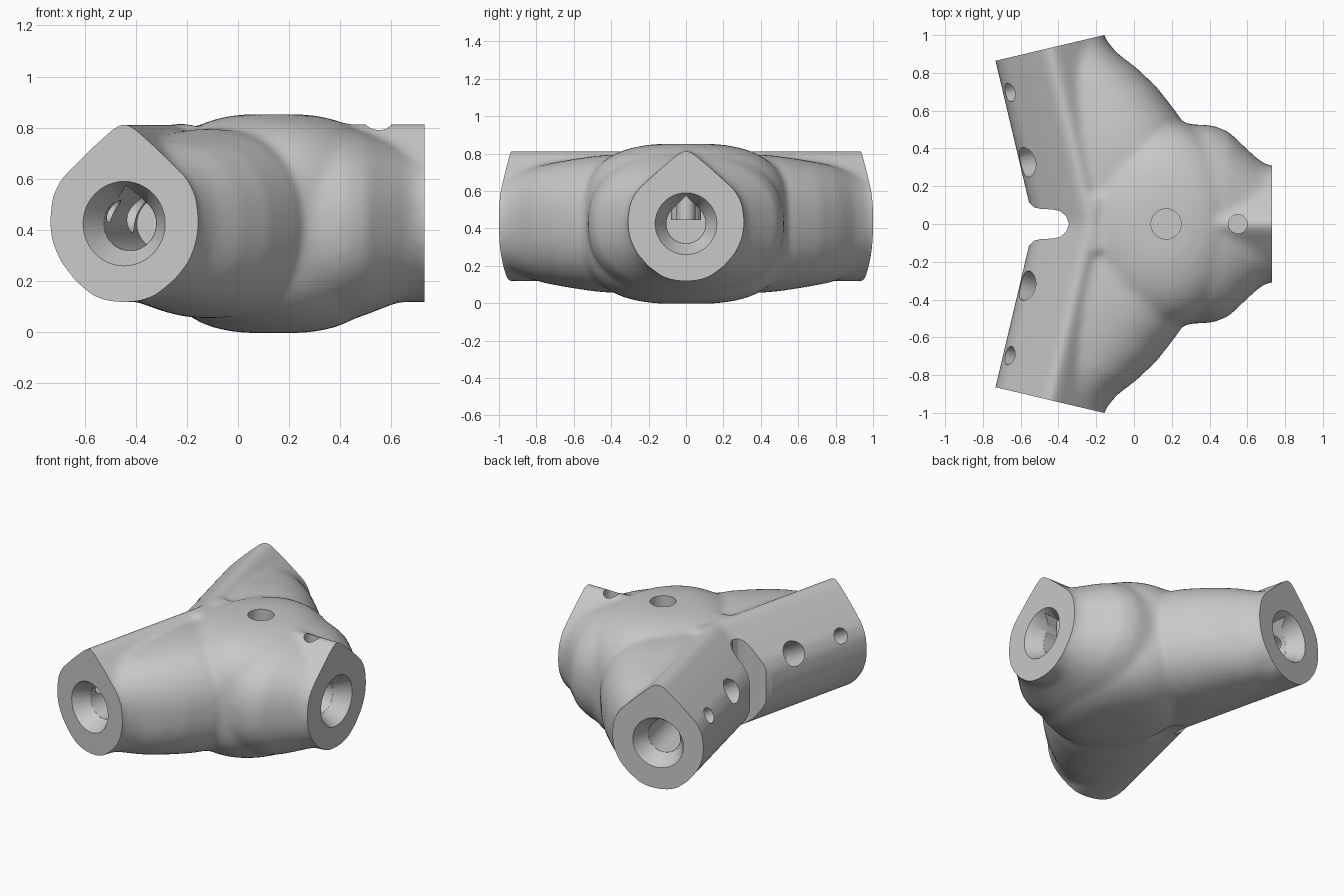
import bpy, bmesh
from math import sin, cos, pi, radians
from mathutils import Vector

cube = bpy.data.objects.get("Cube")
if cube:
    bpy.data.objects.remove(cube, do_unlink=True)

UP = Vector((0, 0, 1))
MID = 0.425          # height of the bore axes


def make_object(name, bm):
    bmesh.ops.recalc_face_normals(bm, faces=bm.faces)
    mesh = bpy.data.meshes.new(name)
    bm.to_mesh(mesh)
    bm.free()
    obj = bpy.data.objects.new(name, mesh)
    bpy.context.scene.collection.objects.link(obj)
    return obj


def loft(bm, origin, u, v, w, sections):
    """Skin closed sections [(distance along w, [(u, v), ...])] and cap both ends."""
    rings = [[bm.verts.new(origin + u * a + v * b + w * t) for a, b in pts]
             for t, pts in sections]
    n = len(rings[0])
    for r0, r1 in zip(rings, rings[1:]):
        for i in range(n):
            j = (i + 1) % n
            bm.faces.new((r0[i], r0[j], r1[j], r1[i]))
    bm.faces.new(rings[0])
    bm.faces.new(rings[-1])


def signed_power(c, e):
    return abs(c) ** e * (1 if c > 0 else -1)


def oval(rx, ry, cx=0.0, cy=0.0, power=2.0, n=48):
    return [(cx + rx * signed_power(cos(2 * pi * i / n), 2 / power),
             cy + ry * signed_power(sin(2 * pi * i / n), 2 / power)) for i in range(n)]


def mirrored(half):
    return half + [(-a, b) for a, b in reversed(half[1:-1])]


def apply_modifiers(obj):
    deps = bpy.context.evaluated_depsgraph_get()
    deps.update()
    mesh = bpy.data.meshes.new_from_object(obj.evaluated_get(deps))
    obj.modifiers.clear()
    obj.data = mesh


# Teardrop outline of a socket arm, and of the bore inside it
ARM = mirrored([(0, .117), (.06, .122), (.12, .14), (.192, .198), (.257, .28), (.29, .36),
                (.298, .43), (.288, .53), (.252, .6), (.14, .71), (.04, .798), (0, .82)])
BORE = mirrored([(.105 * sin(radians(a)), -.105 * cos(radians(a)))
                 for a in range(0, 136, 9)] + [(0, .15)])

# Swelling near the hub: distance, outer reach, half height
SIDE_SWELL = [(.95, .29, .26), (.85, .34, .29), (.746, .425, .318), (.626, .503, .338),
              (.546, .54, .35), (.457, .58, .362), (.36, .6, .37), (.25, .56, .37),
              (.1, .48, .36)]
FRONT_SWELL = [(.7, .315, .285), (.66, .34, .295), (.6, .395, .318), (.5, .49, .357),
               (.42, .522, .383), (.28, .53, .415), (.15, .5, .42), (0, .45, .39),
               (-.2, .3, .33)]

# Arms: origin, side direction, axis, end distance, swell, inner reach, screw direction
arms = []
for s in (1, -1):
    n = Vector((.973, .23 * s, 0))
    arms.append((Vector((-.225, 0, 0)), n, Vector((-.23, .973 * s, 0)), .958,
                 SIDE_SWELL, .2, UP * .5 - n * .866))
arms.append((Vector((0, 0, 0)), Vector((0, 1, 0)), Vector((1, 0, 0)), .73,
             FRONT_SWELL, None, UP))

# Solid body: arms, swellings and hub
bm = bmesh.new()
for origin, n, axis, end, swell, inner, screw in arms:
    wide = 1.0 if inner else 1.04
    outline = [(a * wide, b) for a, b in ARM]
    loft(bm, origin, n, UP, axis, [(-.15, outline), (end + .1, outline)])
    rows = []
    for t, reach, h in swell:
        back = inner or reach
        rows.append((t, oval((reach + back) / 2, h, (reach - back) / 2, MID, 2.3)))
    loft(bm, origin, n, UP, axis, rows)
layers = []
for i in range(1, 24):
    a = -pi / 2 + pi * i / 24
    r = cos(a) ** .7
    layers.append((MID + .43 * signed_power(sin(a), .7), oval(.46 * r, .56 * r)))
loft(bm, Vector((.14, 0, 0)), Vector((1, 0, 0)), Vector((0, 1, 0)), UP, layers)
body = make_object("joint_body", bm)

# Blend the parts into one skin
remesh = body.modifiers.new("blend", 'REMESH')
remesh.mode = 'VOXEL'
remesh.voxel_size = .018
soften = body.modifiers.new("soften", 'SMOOTH')
soften.factor = .5
soften.iterations = 14
apply_modifiers(body)

# Trim the arm ends flat
bm = bmesh.new()
bm.from_mesh(body.data)
for origin, n, axis, end, *rest in arms:
    cut = bmesh.ops.bisect_plane(bm, geom=bm.verts[:] + bm.edges[:] + bm.faces[:],
                                 plane_co=origin + axis * end, plane_no=axis,
                                 clear_outer=True)
    edges = [e for e in cut["geom_cut"] if isinstance(e, bmesh.types.BMEdge)]
    bmesh.ops.holes_fill(bm, edges=edges, sides=0)
bmesh.ops.recalc_face_normals(bm, faces=bm.faces)
bm.to_mesh(body.data)
bm.free()

# Cutters: bores, countersinks and screw holes
cutters = []


def cutter(name, *args):
    bm = bmesh.new()
    loft(bm, *args)
    obj = make_object(name, bm)
    obj.hide_render = True
    cutters.append(obj)


for origin, n, axis, end, swell, inner, screw in arms:
    centre = origin + UP * MID
    cutter("bore_cutter", centre, n, UP, axis, [(end - .66, BORE), (end + .03, BORE)])
    cutter("countersink_cutter", centre, n, UP, axis,
           [(end - .1, oval(.106, .106)), (end + .02, oval(.177, .177))])
    for back, r in ((.18, .05), (.56, .08)):
        ring = oval(r, r, n=32)
        cutter("screw_cutter", centre + axis * (end - back), axis, screw.cross(axis),
               screw, [(.02, ring), (.6, ring)])

# Rounded slot between the two side arms
slot = [(-.345, 0), (-.358, .04), (-.39, .068), (-.43, .077), (-.49, .08),
        (-.53, .088), (-.555, .115), (-.575, .16), (-.9, .16)]
slot += [(a, -b) for a, b in reversed(slot[1:])]
cutter("slot_cutter", Vector((0, 0, 0)), Vector((1, 0, 0)), Vector((0, 1, 0)), UP,
       [(-.2, slot), (1.2, slot)])

for c in cutters:
    mod = body.modifiers.new("cut", 'BOOLEAN')
    mod.operation = 'DIFFERENCE'
    mod.solver = 'EXACT'
    mod.object = c
apply_modifiers(body)
for c in cutters:
    bpy.data.objects.remove(c, do_unlink=True)

# Material and shading
grey = bpy.data.materials.new("plain_grey")
grey.use_nodes = True
colour = (.58, .58, .58, 1)
grey.diffuse_color = colour
grey.node_tree.nodes["Principled BSDF"].inputs["Base Color"].default_value = colour
body.data.materials.clear()
body.data.materials.append(grey)
for poly in body.data.polygons:
    poly.material_index = 0
bpy.ops.object.select_all(action='DESELECT')
body.select_set(True)
bpy.context.view_layer.objects.active = body
bpy.ops.object.shade_smooth_by_angle(angle=radians(35))
